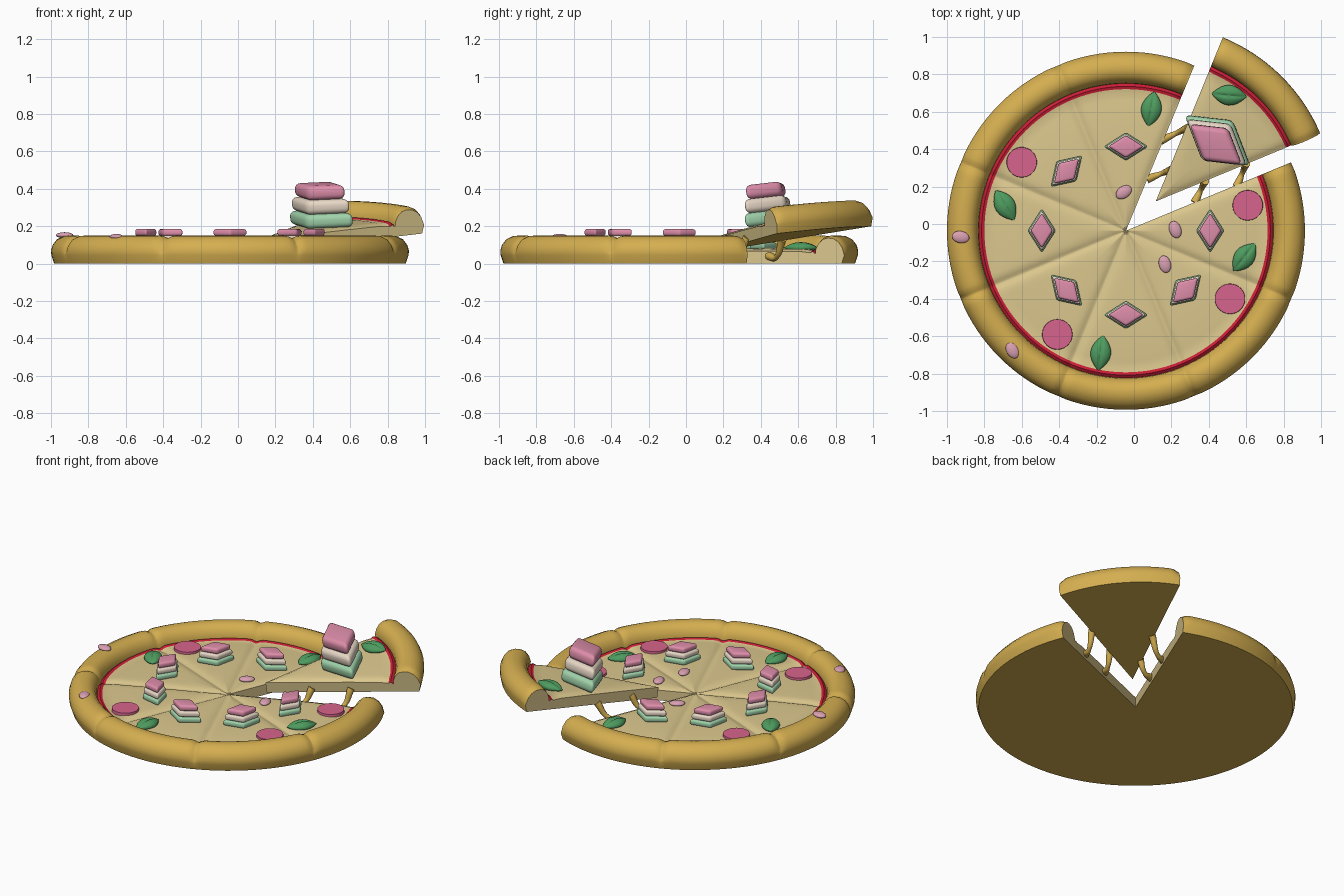
import bpy, bmesh
from math import radians, sin, cos, exp, pi, atan
from mathutils import Matrix, Vector

if "Cube" in bpy.data.objects:
    bpy.data.objects.remove(bpy.data.objects["Cube"])


def material(name, rgb):
    m = bpy.data.materials.new(name)
    m.use_nodes = True
    col = [((c / 255 + 0.055) / 1.055) ** 2.4 for c in rgb] + [1]
    m.diffuse_color = col
    bsdf = m.node_tree.nodes["Principled BSDF"]
    bsdf.inputs["Base Color"].default_value = col
    bsdf.inputs["Roughness"].default_value = 0.7
    return m


CRUST = material("crust_brown", (212, 174, 80))
CHEESE = material("cheese_tan", (220, 200, 142))
SAUCE = material("sauce_red", (205, 30, 55))
SALAMI = material("salami_pink", (215, 100, 140))
LEAF = material("leaf_green", (78, 155, 95))
ONION = material("onion_mauve", (218, 160, 178))
MINT = material("layer_green", (160, 210, 170))
CREAM = material("layer_cream", (232, 216, 198))
ROSE = material("layer_pink", (222, 142, 170))


def finish(name, bm, mats, matrix, angle=40):
    bmesh.ops.recalc_face_normals(bm, faces=bm.faces)
    me = bpy.data.meshes.new(name)
    bm.to_mesh(me)
    bm.free()
    for m in mats:
        me.materials.append(m)
    for p in me.polygons:
        p.use_smooth = True
    me.set_sharp_from_angle(angle=radians(angle))
    ob = bpy.data.objects.new(name, me)
    bpy.context.collection.objects.link(ob)
    ob.matrix_world = matrix
    return ob


def place(x, y, z, turn=0):
    return Matrix.Translation((x, y, z)) @ Matrix.Rotation(radians(turn), 4, "Z")


# Slice outline: base, rolled crust, sauce rim, cheese
CRUST_PTS = [(0, 0), (.94, 0), (.955, .045), (.957, .07), (.948, .1), (.925, .13),
             (.89, .147), (.86, .15), (.83, .143), (.805, .12), (.79, .09), (.787, .066)]
SAUCE_PTS = [(.772, .078), (.757, .071)]
CHEESE_PTS = [(.7, .078), (.5, .08), (.3, .08), (.15, .08), (.06, .08), (0, .08)]
OUTLINE = CRUST_PTS + SAUCE_PTS + CHEESE_PTS
HALF = radians(22.5)
STEPS = 24


def make_slice(name, matrix):
    bm = bmesh.new()
    rows = []
    for i in range(STEPS + 1):
        a = HALF * sin(pi / 2 * (2 * i / STEPS - 1))   # denser near the cuts
        row = []
        for r, z in OUTLINE:
            dip = exp(-(r * sin(HALF - abs(a)) / 0.022) ** 2)
            if z > 0.05:
                z -= 0.013 * dip
                r -= 0.006 * dip if r > 0.9 else 0
            row.append(bm.verts.new((r * cos(a), r * sin(a), z)))
        rows.append(row)
    n_crust, n_sauce = len(CRUST_PTS) - 1, len(CRUST_PTS + SAUCE_PTS) - 1
    for p, q in zip(rows, rows[1:]):
        for j in range(len(OUTLINE) - 1):
            f = bm.faces.new((p[j], p[j + 1], q[j + 1], q[j]))
            f.material_index = 0 if j < n_crust else 1 if j < n_sauce else 2
    for end in (rows[0], rows[-1]):                    # cut sides
        bm.faces.new(end).material_index = 2
    bmesh.ops.remove_doubles(bm, verts=bm.verts, dist=1e-5)
    return finish(name, bm, [CRUST, SAUCE, CHEESE], matrix)


def layer(name, length, width, height, mat, matrix):
    # rounded diamond slab
    bm = bmesh.new()
    ring = [bm.verts.new(v) for v in ((length / 2, 0, 0), (0, width / 2, 0),
                                      (-length / 2, 0, 0), (0, -width / 2, 0))]
    f = bm.faces.new(ring)
    top = bmesh.ops.extrude_face_region(bm, geom=[f])
    verts = [v for v in top["geom"] if isinstance(v, bmesh.types.BMVert)]
    bmesh.ops.translate(bm, verts=verts, vec=(0, 0, height))
    bmesh.ops.bevel(bm, geom=bm.edges[:], offset=height * 0.36, segments=4,
                    profile=0.5, affect="EDGES")
    return finish(name, bm, [mat], matrix, 60)


def stack(name, size, height, matrix):
    for k, (part, mat, scale) in enumerate((("bottom", MINT, 1), ("middle", CREAM, .92),
                                            ("top", ROSE, .8))):
        layer(f"{name}_{part}", size[0] * scale, size[1] * scale, height, mat,
              matrix @ Matrix.Translation((0, 0, k * height * 0.98)))


def blob(name, size, mat, matrix, pointed=False):
    bm = bmesh.new()
    bmesh.ops.create_uvsphere(bm, u_segments=24, v_segments=16, radius=1)
    for v in bm.verts:
        x, y, z = v.co
        if pointed:
            taper = max(0, 1 - x * x) ** 0.5
            y *= taper
            z *= taper
            z -= 0.25 * exp(-(y / 0.12) ** 2) * taper if z > 0 else 0   # midrib
        v.co = (x * size[0], y * size[1], z * size[2])
    return finish(name, bm, [mat], matrix, 60)


def leaf(name, matrix):
    blob(name, (.095, .055, .03), LEAF, matrix, True)


# Whole slices and their stacks
CX, CY = -0.043, -0.036
for k in range(8):
    if k == 1:
        continue
    a = radians(45 * k)
    make_slice(f"slice_{k}", place(CX, CY, 0, 45 * k))
    stack(f"stack_{k}", (.235, .15), .037,
          place(CX + .45 * cos(a), CY + .45 * sin(a), .076, 45 * k + 90))

# Lifted slice with its big stack and leaf
LIFT = (place(.12, .13, .06, 45) @ Matrix.Rotation(-atan(.14), 4, "Y")
        @ Matrix.Rotation(atan(.055), 4, "X"))
make_slice("lifted_slice", LIFT)
stack("lifted_stack", (.44, .27), .077, LIFT @ place(.475, 0, .076, 97))
leaf("lifted_leaf", LIFT @ place(.69, .125, .088, -50))

# Leaves
for i, (x, y, t) in enumerate(((.093, .615, 80), (-.69, .1, 122), (-.178, -.69, 82),
                               (.59, -.178, 52))):
    leaf(f"leaf_{i}", place(x, y, .086, t))

# Salami discs
for i, (x, y) in enumerate(((-.6, .33), (-.41, -.59), (.513, -.4), (.608, .1))):
    bm = bmesh.new()
    bmesh.ops.create_cone(bm, cap_ends=True, segments=40, radius1=.082, radius2=.08, depth=.026)
    finish(f"salami_{i}", bm, [SALAMI], place(x, y, .08))

# Onion pieces, two of them on the crust
for i, (x, y, z, t) in enumerate(((-.055, .17, .086, 35), (.22, -.03, .086, 110),
                                  (.165, -.215, .086, 105), (-.927, -.07, .152, -10),
                                  (-.65, -.675, .143, 120))):
    blob(f"onion_{i}", (.047, .032, .016), ONION, place(x, y, z, t))

# Stretched cheese strings between the cut edges and the lifted slice
STRINGS = [((.14, .445), (.29, .515), .1), ((.07, .24), (.2, .29), .09),
           ((.325, .115), (.38, .23), .09), ((.55, .2), (.6, .325), .11)]
for i, (a, b, top) in enumerate(STRINGS):
    start, end = Vector((*a, .04)), Vector((*b, top + .03))
    mid = start.lerp(end, 0.55)
    mid.z = .035
    cu = bpy.data.curves.new(f"cheese_string_{i}", "CURVE")
    cu.dimensions = "3D"
    cu.bevel_depth = .016
    cu.bevel_resolution = 4
    cu.use_fill_caps = True
    sp = cu.splines.new("BEZIER")
    sp.bezier_points.add(2)
    for bp, co, r in zip(sp.bezier_points, (start, mid, end), (1.5, .85, 1.4)):
        bp.co = co
        bp.radius = r
        bp.handle_left_type = bp.handle_right_type = "AUTO"
    cu.materials.append(CRUST)
    ob = bpy.data.objects.new(f"cheese_string_{i}", cu)
    bpy.context.collection.objects.link(ob)
